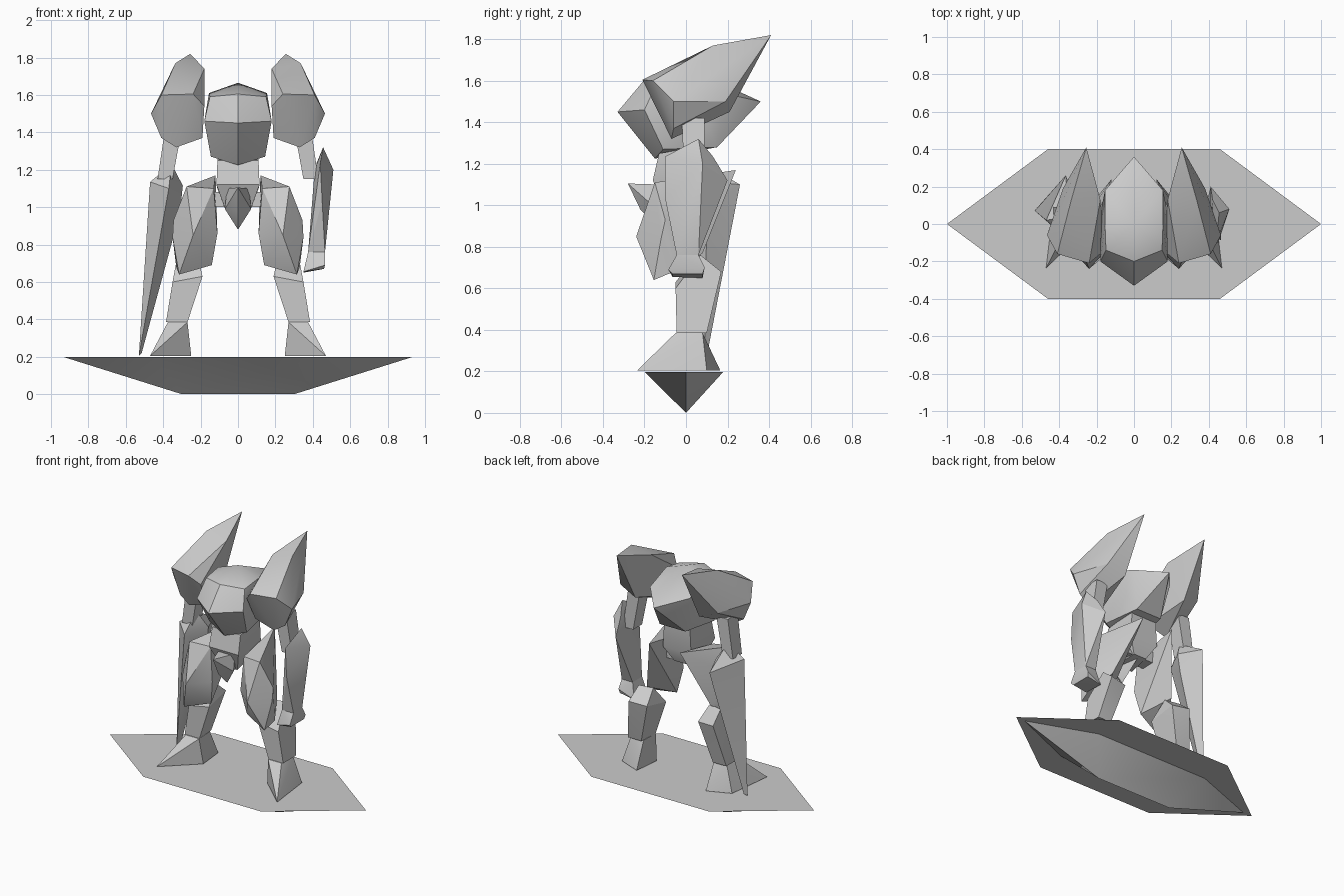
import bpy, bmesh, math

grey = bpy.data.materials.new("plain_grey")
grey.diffuse_color = (0.6, 0.6, 0.6, 1)


def finish(name, bm):
    mesh = bpy.data.meshes.new(name)
    bm.to_mesh(mesh)
    bm.free()
    mesh.materials.append(grey)
    ob = bpy.data.objects.new(name, mesh)
    bpy.context.collection.objects.link(ob)
    bpy.ops.object.select_all(action='DESELECT')
    ob.select_set(True)
    bpy.context.view_layer.objects.active = ob
    bpy.ops.object.shade_smooth_by_angle(angle=math.radians(30))
    return ob


def block(name, pts, sx=1):
    """Faceted armour block: hull around a few corner points."""
    bm = bmesh.new()
    for x, y, z in pts:
        bm.verts.new((x * sx, y, z))
    res = bmesh.ops.convex_hull(bm, input=bm.verts)
    loose = {v for v in res["geom_interior"] + res["geom_unused"]
             if isinstance(v, bmesh.types.BMVert)}
    bmesh.ops.delete(bm, geom=list(loose), context='VERTS')
    bmesh.ops.dissolve_limit(bm, angle_limit=math.radians(1),
                             verts=bm.verts, edges=bm.edges)
    bmesh.ops.recalc_face_normals(bm, faces=bm.faces)
    return finish(name, bm)


def both(pts):
    """Add the mirror image of the points for centred parts."""
    return pts + [(-x, y, z) for x, y, z in pts if x]


def pair(name, pts):
    block("right_" + name, pts)
    block("left_" + name, pts, -1)


# Base: thin six-sided deck over a keel
bm = bmesh.new()
deck = [(1, 0), (0.46, 0.4), (-0.46, 0.4), (-1, 0), (-0.46, -0.4), (0.46, -0.4)]
bm.faces.new([bm.verts.new((x, y, 0.2)) for x, y in deck])
finish("deck", bm)
block("keel", both([(0.93, 0, 0.198), (0.45, 0.18, 0.198),
                    (0.45, -0.2, 0.198), (0.3, 0, 0)]))

# Chest
block("chest", both([
    (0, -0.33, 1.45), (0.18, -0.2, 1.46), (0, -0.2, 1.605), (0.15, -0.14, 1.59),
    (0, 0, 1.665), (0.155, 0, 1.61), (0, 0.36, 1.5), (0.155, 0.18, 1.54),
    (0.175, 0.08, 1.45), (0, -0.15, 1.225), (0.145, -0.11, 1.27),
    (0.1, 0.15, 1.28)]))

# Waist and front spike
block("waist", both([
    (0.11, -0.13, 1.25), (0.1, 0.1, 1.29), (0.115, -0.16, 1.12),
    (0.11, 0.1, 1.1), (0.065, -0.1, 0.98), (0.05, 0.06, 1.0)]))
block("waist_spike", both([
    (0, -0.28, 1.105), (0.07, -0.15, 0.99), (0, -0.22, 0.98),
    (0, -0.12, 0.88), (0, 0.04, 1.0), (0.06, -0.12, 1.1)]))
block("hip_bar", both([(0.17, y, z) for y in (-0.05, 0.05) for z in (1.0, 1.08)]))

# Shoulder guards sweeping back to a point
pair("shoulder_guard", [
    (0.255, 0.41, 1.82), (0.335, 0.13, 1.77), (0.18, 0.13, 1.74),
    (0.41, -0.16, 1.6), (0.24, -0.21, 1.605), (0.18, -0.16, 1.54),
    (0.465, -0.06, 1.5), (0.41, -0.06, 1.37), (0.33, -0.07, 1.32),
    (0.19, -0.08, 1.37), (0.25, 0.21, 1.45), (0.38, 0.19, 1.5)])

# Upper arms
pair("upper_arm", [(x, y, 1.42) for x in (0.3, 0.39) for y in (-0.02, 0.09)]
     + [(x, y, 1.15) for x in (0.35, 0.43) for y in (-0.01, 0.09)])

# Right forearm and blunt hand
block("right_forearm", [
    (0.455, 0.06, 1.32), (0.51, 0.08, 1.2), (0.44, -0.1, 1.235),
    (0.42, 0.13, 1.235), (0.41, 0.2, 1.12), (0.41, 0.02, 1.2),
    (0.45, -0.1, 1.03), (0.465, -0.045, 0.76), (0.46, 0.06, 0.76),
    (0.375, 0.06, 0.76), (0.375, -0.045, 0.76)])
block("right_hand", [
    (0.465, -0.045, 0.76), (0.46, 0.06, 0.76), (0.375, 0.06, 0.76),
    (0.375, -0.045, 0.76), (0.465, -0.085, 0.69), (0.465, 0.09, 0.7),
    (0.46, 0.08, 0.67), (0.35, 0.08, 0.65), (0.35, -0.065, 0.655),
    (0.46, -0.065, 0.67)])

# Left forearm is one long blade
block("left_blade", [
    (-0.355, 0.04, 1.23), (-0.47, 0.02, 1.135), (-0.295, 0.09, 1.115),
    (-0.365, 0.26, 1.1), (-0.37, -0.07, 1.1), (-0.31, 0.1, 0.97),
    (-0.53, 0.07, 0.205), (-0.515, 0.09, 0.22)])

# Thighs with a rear point near the hip
pair("thigh", [
    (0.275, -0.15, 1.11), (0.13, -0.12, 1.1), (0.12, 0.24, 1.17),
    (0.345, -0.1, 0.93), (0.35, -0.12, 0.84), (0.24, -0.24, 0.85),
    (0.11, -0.13, 0.86), (0.14, -0.1, 0.69), (0.315, -0.155, 0.64),
    (0.33, -0.06, 0.68), (0.25, 0.08, 0.77)])

# Shins
pair("shin", [
    (0.35, -0.05, 0.6), (0.19, -0.05, 0.63), (0.33, 0.17, 0.68),
    (0.2, 0.15, 0.67), (0.32, 0.07, 0.76), (0.22, 0.05, 0.76),
    (0.385, -0.045, 0.385), (0.27, -0.045, 0.385),
    (0.385, 0.1, 0.385), (0.28, 0.1, 0.385)])

# Feet with a toe pointing outwards
pair("foot", [
    (0.375, -0.05, 0.385), (0.27, -0.05, 0.385), (0.375, 0.08, 0.385),
    (0.275, 0.08, 0.385), (0.47, -0.235, 0.205), (0.25, -0.03, 0.205),
    (0.27, 0.165, 0.205), (0.43, 0.1, 0.205)])
